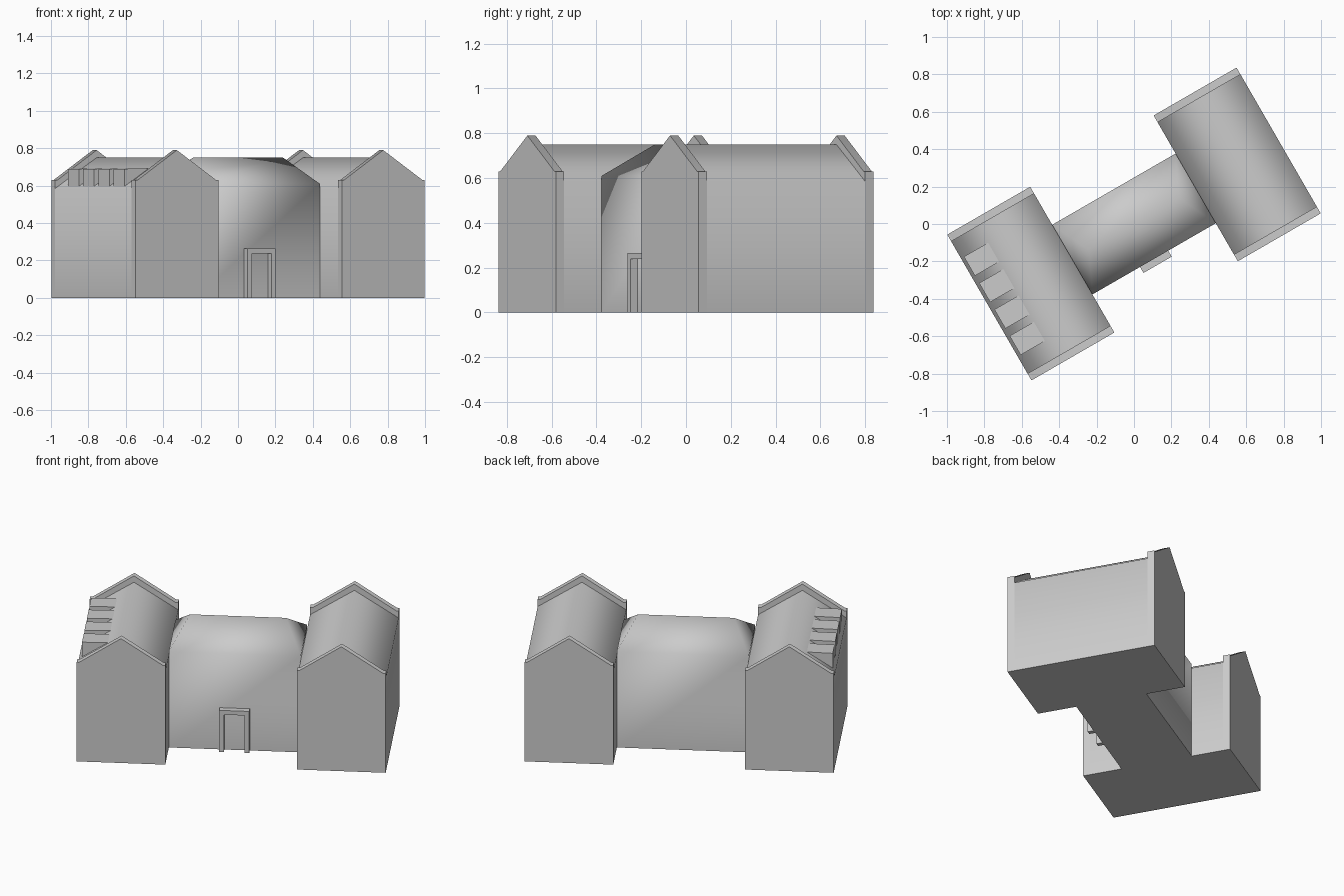
import bpy, bmesh, math
from mathutils import Matrix

if "Cube" in bpy.data.objects:
    bpy.data.objects.remove(bpy.data.objects["Cube"])

# The whole building is laid out in its own axes, then turned 30 degrees about z
TURN = Matrix.Rotation(math.radians(30), 4, 'Z')
WING_X, HALF_W, HALF_L = 0.637, 0.256, 0.45   # wing centre, half width, half length
SLAB = 0.042                                  # gable parapet thickness


def finish(name, bm):
    bmesh.ops.recalc_face_normals(bm, faces=bm.faces)
    bm.transform(TURN)
    mesh = bpy.data.meshes.new(name)
    bm.to_mesh(mesh)
    bm.free()
    ob = bpy.data.objects.new(name, mesh)
    bpy.context.collection.objects.link(ob)
    bpy.ops.object.select_all(action='DESELECT')
    ob.select_set(True)
    bpy.context.view_layer.objects.active = ob
    bpy.ops.object.shade_smooth_by_angle(angle=math.radians(68))
    return ob


def extrude(name, profile, y0, y1):
    """Extrude an (x, z) profile from y0 to y1."""
    bm = bmesh.new()
    face = bm.faces.new([bm.verts.new((x, y0, z)) for x, z in profile])
    ext = bmesh.ops.extrude_face_region(bm, geom=[face])
    for v in ext['geom']:
        if isinstance(v, bmesh.types.BMVert):
            v.co.y = y1
    return finish(name, bm)


def gable(cx, eave, ridge, shelf=0.0):
    """House-shaped cross-section, with an optional flat shelf at the eaves."""
    w = HALF_W
    pts = [(-w, 0), (w, 0), (w, eave)]
    if shelf:
        pts.append((w - shelf, eave))
    pts.append((0, ridge))
    if shelf:
        pts.append((shelf - w, eave))
    pts.append((-w, eave))
    return [(cx + x, z) for x, z in pts]


# Two wings, each with a raised parapet at both gable ends
for side, s in (("left", -1), ("right", 1)):
    extrude(f"{side}_wing", gable(s * WING_X, 0.585, 0.75),
            -HALF_L + SLAB, HALF_L - SLAB)
    for end, e in (("front", -1), ("back", 1)):
        extrude(f"{side}_wing_{end}_gable", gable(s * WING_X, 0.63, 0.79, 0.014),
                e * (HALF_L - SLAB), e * HALF_L)

# Central hall with a hipped roof
hx, hy, ridge_x = WING_X - HALF_W, 0.215, 0.278
bm = bmesh.new()
corners = [(-hx, -hy), (hx, -hy), (hx, hy), (-hx, hy)]
low = [bm.verts.new((x, y, 0)) for x, y in corners]
top = [bm.verts.new((x, y, 0.61)) for x, y in corners]
r0, r1 = [bm.verts.new((s * ridge_x, 0, 0.75)) for s in (-1, 1)]
bm.faces.new(low)
for i in range(4):
    j = (i + 1) % 4
    bm.faces.new((low[i], low[j], top[j], top[i]))
bm.faces.new((top[0], top[1], r1, r0))
bm.faces.new((top[1], top[2], r1))
bm.faces.new((top[2], top[3], r0, r1))
bm.faces.new((top[3], top[0], r0))
finish("central_hall", bm)

# Door surround standing proud of the hall wall
extrude("door_surround",
        [(-0.087, 0), (-0.06, 0), (-0.06, 0.238), (0.06, 0.238),
         (0.06, 0), (0.087, 0), (0.087, 0.265), (-0.087, 0.265)],
        -hy - 0.037, -hy + 0.005)

# Row of four flat-topped dormers on the outer slope of the left wing
for i in range(4):
    y = (i - 1.5) * 0.163
    extrude(f"dormer_{i + 1}",
            [(-0.875, 0.59), (-0.72, 0.685), (-0.722, 0.693), (-0.875, 0.69)],
            y - 0.059, y + 0.059)
